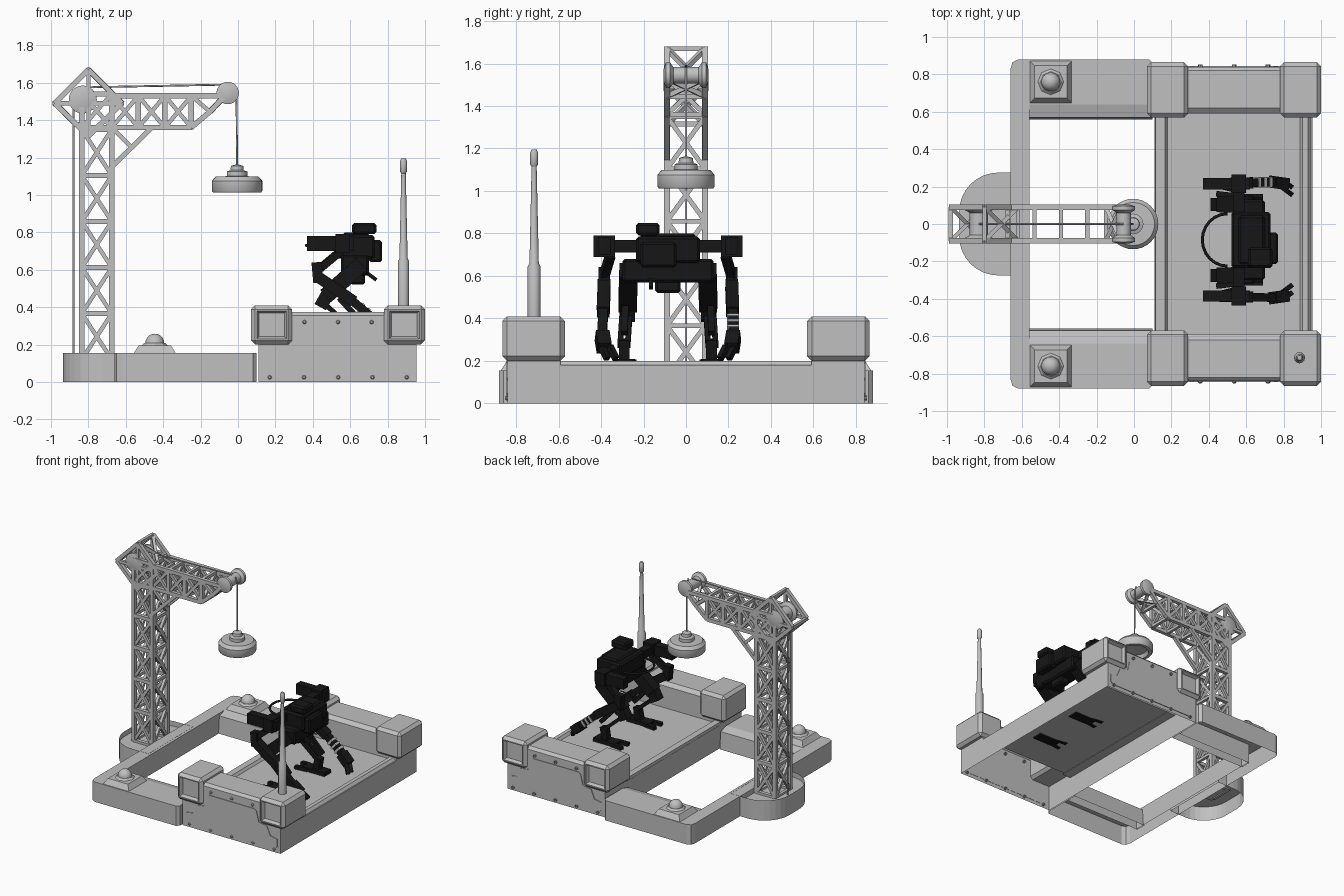
import bpy, bmesh, math
from mathutils import Vector, Matrix

if "Cube" in bpy.data.objects:
    bpy.data.objects.remove(bpy.data.objects["Cube"])


def material(name, v):
    m = bpy.data.materials.new(name)
    m.use_nodes = True
    m.diffuse_color = (v, v, v, 1)
    m.node_tree.nodes["Principled BSDF"].inputs["Base Color"].default_value = (v, v, v, 1)
    return m


GREY = material("light grey", 0.53)
BLACK = material("near black", 0.008)


def finish(name, bm, mat=GREY, smooth=False):
    bmesh.ops.recalc_face_normals(bm, faces=bm.faces)
    me = bpy.data.meshes.new(name)
    bm.to_mesh(me)
    bm.free()
    ob = bpy.data.objects.new(name, me)
    bpy.context.collection.objects.link(ob)
    me.materials.append(mat)
    if smooth:
        bpy.ops.object.select_all(action="DESELECT")
        ob.select_set(True)
        bpy.context.view_layer.objects.active = ob
        bpy.ops.object.shade_smooth_by_angle(angle=math.radians(35))
    return ob


def prism(name, pts, axis, a, b, is_open=False, recess=None):
    """Extrude a flat outline along an axis; optionally open the underside."""
    place = {"x": lambda p, t: (t, *p), "y": lambda p, t: (p[0], t, p[1]),
             "z": lambda p, t: (*p, t)}[axis]
    bm = bmesh.new()
    lo = [bm.verts.new(place(p, a)) for p in pts]
    hi = [bm.verts.new(place(p, b)) for p in pts]
    bm.faces.new(lo)
    top = bm.faces.new(hi)
    for i in range(len(pts)):
        j = (i + 1) % len(pts)
        bm.faces.new((lo[i], lo[j], hi[j], hi[i]))
    if recess:
        bmesh.ops.inset_region(bm, faces=[top], thickness=recess[0])
        bmesh.ops.translate(bm, verts=top.verts, vec=(0, 0, -recess[1]))
    if is_open:
        under = [f for f in bm.faces if all(abs(v.co.z) < 0.001 for v in f.verts)]
        bmesh.ops.delete(bm, geom=under, context="FACES")
    return finish(name, bm)


def lathe(name, profile, loc, axis="z", steps=24, mat=GREY, smooth=True):
    bm = bmesh.new()
    vs = [bm.verts.new((r, 0, z)) for r, z in profile]
    es = [bm.edges.new(e) for e in zip(vs, vs[1:])]
    bmesh.ops.spin(bm, geom=vs + es, axis=(0, 0, 1), cent=(0, 0, 0),
                   angle=math.tau, steps=steps)
    bmesh.ops.remove_doubles(bm, verts=bm.verts, dist=0.0004)
    rot = Matrix.Rotation(math.pi / 2, 4, "X") if axis == "y" else Matrix()
    bm.transform(Matrix.Translation(loc) @ rot)
    return finish(name, bm, mat, smooth)


def add_box(bm, lo, hi):
    lo, hi = Vector(lo), Vector(hi)
    m = Matrix.Translation((lo + hi) / 2) @ Matrix.Diagonal((*(hi - lo), 1))
    return bmesh.ops.create_cube(bm, size=1, matrix=m)["verts"]


def strut(bm, a, b, w=0.02, d=None):
    a, b = Vector(a), Vector(b)
    v = b - a
    m = (Matrix.Translation((a + b) / 2) @ v.to_track_quat("Z", "Y").to_matrix().to_4x4()
         @ Matrix.Diagonal((w, d or w, v.length, 1)))
    bmesh.ops.create_cube(bm, size=1, matrix=m)


def cable(name, pts, r, mat=GREY):
    cu = bpy.data.curves.new(name, "CURVE")
    cu.dimensions = "3D"
    cu.bevel_depth = r
    cu.bevel_resolution = 2
    sp = cu.splines.new("POLY")
    sp.points.add(len(pts) - 1)
    for p, co in zip(sp.points, pts):
        p.co = (*co, 1)
    ob = bpy.data.objects.new(name, cu)
    bpy.context.collection.objects.link(ob)
    cu.materials.append(mat)


# Raised platform: hollow shell with two high end walls
half = [(0.84, 0), (0.84, 0.355), (0.82, 0.375), (0.62, 0.375), (0.59, 0.35), (0.59, 0.18)]
prism("platform_shell", half + [(-y, z) for y, z in reversed(half)], "x", 0.11, 0.955, True)
prism("deck_right_rim", [(0.955, 0.17), (0.93, 0.2), (0.9, 0.2), (0.88, 0.17)], "y", -0.6, 0.6)
prism("deck_left_rim", [(0.11, 0.17), (0.115, 0.2), (0.165, 0.2), (0.185, 0.17)], "y", -0.6, 0.6)

# Corner posts with a recessed square window on the outer end
for sx, x in (("left", 0.89), ("right", 0.18)):
    for sy, s in (("front", -1), ("back", 1)):
        bm = bmesh.new()
        add_box(bm, (x - 0.11, min(s * 0.57, s * 0.865), 0.2), (x + 0.11, max(s * 0.57, s * 0.865), 0.41))
        bmesh.ops.bevel(bm, geom=bm.edges[:], offset=0.022, segments=1, affect="EDGES")
        outer = max(bm.faces, key=lambda f: f.calc_center_median().y * s)
        bmesh.ops.inset_region(bm, faces=[outer], thickness=0.012)
        bmesh.ops.inset_region(bm, faces=[outer], thickness=0.016, depth=-0.025)
        finish(f"{sy}_{sx}_corner_post", bm)

# Raised panels and bolts on the end walls
plate = [(0.535, 0.03), (0.16, 0.03), (0.14, 0.05), (0.14, 0.11), (0.2, 0.12),
         (0.23, 0.19), (0.3, 0.2), (0.32, 0.28), (0.34, 0.295), (0.535, 0.295)]
outline = plate + [(1.07 - x, z) for x, z in reversed(plate[1:-1])]
for side, s in (("front", -1), ("back", 1)):
    prism(side + "_wall_panel", outline, "y", s * 0.838, s * 0.845)
    for x, z in [(0.17 + 0.183 * i, 0.025) for i in range(5)] + [(0.355 + 0.18 * i, 0.32) for i in range(3)]:
        lathe(side + "_bolt", [(0.011, -0.012), (0.011, 0.006), (0.006, 0.012), (0, 0.012)],
              (x, s * 0.84, z), "y", 8)

# Low three-sided frame with sloped inner ledges
arm = [(0.1, 0.64), (0.1, 0.86), (0.08, 0.88), (-0.62, 0.88), (-0.65, 0.865), (-0.66, 0.83)]
inner = [(-0.56, 0.64)]
prism("low_frame", inner + arm + [(x, -y) for x, y in reversed(inner + arm)], "z", 0, 0.155, True)
for side, s in (("front", -1), ("back", 1)):
    prism(side + "_frame_ledge", [(s * 0.64, 0), (s * 0.64, 0.155), (s * 0.57, 0.135), (s * 0.56, 0)],
          "x", -0.57, 0.1, True)
    # Warning lamp: square flared foot, collar and dome
    bm = bmesh.new()
    m = Matrix.Translation((-0.445, s * 0.76, 0.174)) @ Matrix.Rotation(math.pi / 4, 4, "Z")
    bmesh.ops.create_cone(bm, cap_ends=True, segments=4, radius1=0.16, radius2=0.122,
                          depth=0.042, matrix=m)
    finish(side + "_lamp_foot", bm)
    lathe(side + "_lamp_collar", [(0.075, 0.19), (0.055, 0.208), (0, 0.208)], (-0.445, s * 0.76, 0), steps=8, smooth=False)
    dome = [(0.05 * math.cos(a * math.pi / 12), 0.208 + 0.05 * math.sin(a * math.pi / 12)) for a in range(7)]
    lathe(side + "_lamp_dome", dome, (-0.445, s * 0.76, 0))

# Rounded tray under the crane
arc = [(-0.725 - 0.21 * math.sin(a * math.pi / 16), 0.065 + 0.21 * math.cos(a * math.pi / 16)) for a in range(9)]
tray = [(-0.58, 0.275)] + arc
prism("crane_tray", tray + [(x, -y) for x, y in reversed(tray)], "z", 0, 0.156, True, (0.025, 0.04))


# Crane lattice: each panel is framed and crossed on both sides
def panel(bm, quad, w=0.022, cross=True, rim=0.028):
    for y in (-0.09, 0.09):
        p = [(x, y, z) for x, z in quad]
        for i in range(4):
            strut(bm, p[i], p[(i + 1) % 4], rim)
        if cross:
            strut(bm, p[0], p[2], w)
            strut(bm, p[1], p[3], w)
    for (x0, z0), (x1, z1) in ((quad[0], quad[3]), (quad[1], quad[2])):
        strut(bm, (x0, -0.09, z0), (x0, 0.09, z0), w)
        strut(bm, (x1, -0.09, z1), (x1, 0.09, z1), w)
        strut(bm, (x0, -0.09, z0), (x1, 0.09, z1), w)
        strut(bm, (x0, 0.09, z0), (x1, -0.09, z1), w)


bm = bmesh.new()
for i in range(5):
    z = 0.12 + 0.246 * i
    panel(bm, [(-0.835, z), (-0.675, z), (-0.675, z + 0.246), (-0.835, z + 0.246)])
panel(bm, [(-0.835, 1.36), (-0.675, 1.36), (-0.675, 1.54), (-0.835, 1.54)])
finish("crane_tower", bm)

bm = bmesh.new()
panel(bm, [(-0.8, 1.67), (-0.98, 1.49), (-0.8, 1.315), (-0.62, 1.49)])
finish("crane_head", bm)

bm = bmesh.new()
for i in range(3):
    x = -0.675 + 0.142 * i
    panel(bm, [(x, 1.36), (x + 0.142, 1.36), (x + 0.142, 1.53), (x, 1.53)])
panel(bm, [(-0.25, 1.36), (-0.15, 1.445), (-0.07, 1.53), (-0.25, 1.53)], cross=False)
for y in (-0.09, 0.09):
    strut(bm, (-0.675, y, 1.15), (-0.46, y, 1.36), 0.026)
    strut(bm, (-0.675, y, 1.36), (-0.57, y, 1.255), 0.022)
    strut(bm, (-0.25, y, 1.53), (-0.15, y, 1.445), 0.022)
finish("crane_jib", bm)

# Pulleys and cables
for name, x, z, r in (("jib_pulley", -0.055, 1.545, 0.06), ("head_pulley", -0.83, 1.51, 0.075)):
    spool = [(0, -0.105), (r * 0.5, -0.105), (r, -0.095), (r, -0.075), (r * 0.65, -0.06)]
    lathe(name, spool + [(a, -b) for a, b in reversed(spool)], (x, 0, z), "y")
cable("top_cable", [(-0.83, 0, 1.575), (-0.055, 0, 1.59)], 0.005)
cable("hoist_cable", [(-0.02, 0, 1.58), (-0.008, 0, 1.54), (-0.005, 0, 1.15)], 0.005)
cable("tower_cable", [(-0.88, 0, 1.53), (-0.88, 0, 0.12)], 0.005)

# Lifting magnet, hollow underneath
lathe("magnet", [(0, 1.05), (0.09, 1.04), (0.105, 1.012), (0.128, 1.012), (0.135, 1.022), (0.135, 1.075),
                 (0.115, 1.098), (0.055, 1.1), (0.055, 1.125), (0.035, 1.132), (0.033, 1.155), (0, 1.165)],
      (-0.005, 0, 0), steps=32)

# Antenna on the front corner post
lathe("antenna", [(0.03, 0.4), (0.03, 0.645), (0.022, 0.66), (0.012, 1.115), (0.019, 1.125),
                  (0.019, 1.18), (0.012, 1.195), (0, 1.195)], (0.885, -0.715, 0), steps=12)

# Walking machine: central body
MID = -0.085
bm = bmesh.new()
for lo, hi in (((0.55, -0.215, 0.57), (0.7, 0.215, 0.68)), ((0.52, -0.15, 0.66), (0.73, 0.15, 0.785)),
               ((0.7, -0.13, 0.64), (0.77, 0.04, 0.76)), ((0.61, -0.15, 0.79), (0.74, -0.04, 0.85)),
               ((0.6, -0.06, 0.52), (0.68, 0.06, 0.6)), ((0.56, -0.13, 0.76), (0.7, 0.13, 0.8))):
    vs = add_box(bm, Vector(lo) + Vector((0, MID, 0)), Vector(hi) + Vector((0, MID, 0)))
    es = list({e for v in vs for e in v.link_edges})
    bmesh.ops.bevel(bm, geom=es, offset=0.012, segments=1, affect="EDGES")
strut(bm, (0.64, MID - 0.08, 0.62), (0.74, MID - 0.08, 0.545), 0.02)
finish("walker_body", bm, BLACK)
loop = [(0.5 - 0.135 * math.sin(a * math.pi / 12), MID + 0.14 * math.cos(a * math.pi / 12), 0.73) for a in range(13)]
cable("walker_hose", loop, 0.008, BLACK)

# Walking machine: mirrored arms and legs
for side, s in (("right", 1), ("left", -1)):
    def at(x, d, z):
        return (x, MID + s * d, z)
    bm = bmesh.new()
    strut(bm, at(0.56, 0.13, 0.74), at(0.56, 0.27, 0.74), 0.06)
    strut(bm, at(0.37, 0.3, 0.74), at(0.62, 0.3, 0.74), 0.06, 0.08)
    strut(bm, at(0.52, 0.3, 0.74), at(0.6, 0.3, 0.74), 0.1)
    strut(bm, at(0.55, 0.27, 0.7), at(0.43, 0.3, 0.6), 0.04)
    strut(bm, at(0.42, 0.3, 0.64), at(0.43, 0.3, 0.53), 0.055)
    strut(bm, at(0.43, 0.3, 0.56), at(0.62, 0.305, 0.43), 0.06)
    strut(bm, at(0.61, 0.305, 0.435), at(0.77, 0.31, 0.3), 0.045)
    strut(bm, at(0.74, 0.31, 0.32), at(0.81, 0.3, 0.26), 0.065)
    for k in (-0.025, 0.015):
        strut(bm, at(0.8, 0.3 + k, 0.27), at(0.84, 0.27 + k, 0.21), 0.026)
    finish(side + "_walker_arm", bm, BLACK)

    bm = bmesh.new()
    strut(bm, at(0.66, 0.185, 0.63), at(0.47, 0.19, 0.46), 0.085)
    strut(bm, at(0.44, 0.19, 0.4), at(0.49, 0.19, 0.49), 0.07)
    for d in (0.18, 0.215):
        strut(bm, at(0.46, d, 0.42), at(0.63, d + 0.01, 0.27), 0.025)
    strut(bm, at(0.54, 0.2, 0.45), at(0.65, 0.205, 0.33), 0.03)
    strut(bm, at(0.62, 0.205, 0.3), at(0.6, 0.205, 0.19), 0.05)
    add_box(bm, (0.5, MID + s * 0.205 - 0.04, 0.17), (0.69, MID + s * 0.205 + 0.04, 0.21))
    for k in (-0.03, 0.03):
        strut(bm, at(0.54, 0.205 + k, 0.195), at(0.44, 0.205 + k * 1.4, 0.19), 0.03)
    finish(side + "_walker_leg", bm, BLACK)

# Pale bands on one forearm
bm = bmesh.new()
for x in (0.65, 0.68, 0.71):
    z = 0.435 - (x - 0.61) * 0.844
    strut(bm, (x, MID + 0.307, z), (x + 0.012, MID + 0.307, z - 0.01), 0.056)
finish("forearm_bands", bm)
